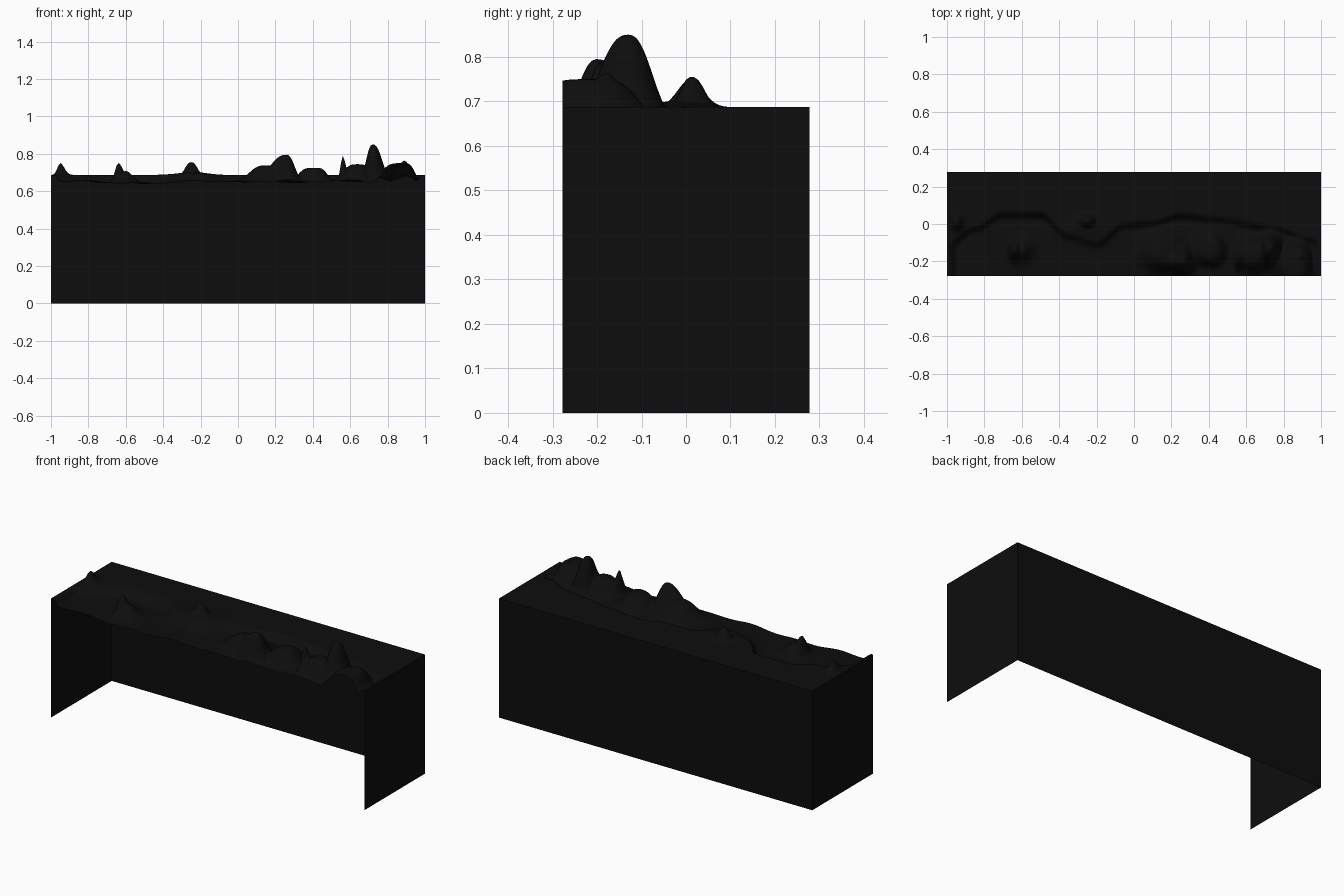
import bpy, bmesh, math

if "Cube" in bpy.data.objects:
    bpy.data.objects.remove(bpy.data.objects["Cube"])

HX, HY, RIM, LOW = 1.0, 0.277, 0.687, 0.648

black = bpy.data.materials.new("near_black")
black.diffuse_color = (0.004, 0.004, 0.004, 1)
black.use_nodes = True
black.node_tree.nodes["Principled BSDF"].inputs["Base Color"].default_value = black.diffuse_color

# Winding bank: plateau behind it, lower ground in front
BANK = [(-1, -.12), (-.85, -.03), (-.7, .045), (-.5, .045), (-.35, -.07),
        (-.2, -.11), (-.05, -.01), (.1, 0), (.25, .04), (.45, .02), (.7, -.02), (1, -.1)]

# Hills: x, y, top z, radius left, right, front, back, power
HILLS = [
    (-.95, .01, .750, .03, .03, .04, .04, 2),
    (-.64, -.14, .750, .025, .04, .05, .05, 2),
    (-.60, -.14, .708, .05, .05, .06, .06, 2),
    (-.25, .012, .755, .04, .04, .03, .037, 2.6),
    (-.23, -.01, .702, .12, .09, .08, .06, 2),
    (.26, -.20, .795, .12, .055, .055, .08, 2.4),
    (.15, -.16, .738, .11, .12, .09, .12, 3),
    (.41, -.15, .725, .10, .075, .07, .11, 4),
    (.56, -.19, .790, .016, .022, .04, .05, 2),
    (.64, -.17, .744, .09, .09, .08, .09, 3.5),
    (.72, -.13, .850, .045, .065, .085, .068, 2.5),
    (.88, -.21, .750, .13, .075, .16, .12, 4),
    (.89, -.18, .764, .05, .05, .05, .06, 2),
]


def smooth(t):
    t = min(1, max(0, t))
    return t * t * (3 - 2 * t)


def bank_y(x):
    for (x0, y0), (x1, y1) in zip(BANK, BANK[1:]):
        if x <= x1:
            return y0 + (y1 - y0) * smooth((x - x0) / (x1 - x0))
    return BANK[-1][1]


def height(x, y):
    rim = smooth((HX - abs(x)) / 0.05)
    drop = smooth((bank_y(x) - y) / 0.05 + 0.5)
    wave = 0.006 * math.sin(9 * x) + 0.004 * math.sin(23 * x + 9 * y)
    base = RIM - (RIM - LOW + wave) * drop * rim
    z = base
    for cx, cy, top, rl, rr, rf, rb, p in HILLS:
        dx = abs(x - cx) / (rl if x < cx else rr)
        dy = abs(y - cy) / (rf if y < cy else rb)
        z = max(z, base + (top - base) * math.exp(-math.hypot(dx, dy) ** p))
    return RIM + (z - RIM) * rim * smooth((HY - y) / 0.1)


def finish(name, bm):
    mesh = bpy.data.meshes.new(name)
    bm.to_mesh(mesh)
    bm.free()
    mesh.materials.append(black)
    ob = bpy.data.objects.new(name, mesh)
    bpy.context.collection.objects.link(ob)
    return ob


# Terrain sheet
bm = bmesh.new()
bmesh.ops.create_grid(bm, x_segments=200, y_segments=60, size=1)
for v in bm.verts:
    v.co.y *= HY
    v.co.z = height(v.co.x, v.co.y)
for f in bm.faces:
    f.smooth = True
finish("terrain", bm)


# Skirt walls: left, right and back; front and underside stay open
def wall(name, a, b):
    bm = bmesh.new()
    bm.faces.new([bm.verts.new((*p, z)) for p, z in ((a, 0), (b, 0), (b, RIM), (a, RIM))])
    finish(name, bm)


wall("right_wall", (HX, -HY), (HX, HY))
wall("back_wall", (HX, HY), (-HX, HY))
wall("left_wall", (-HX, HY), (-HX, -HY))
